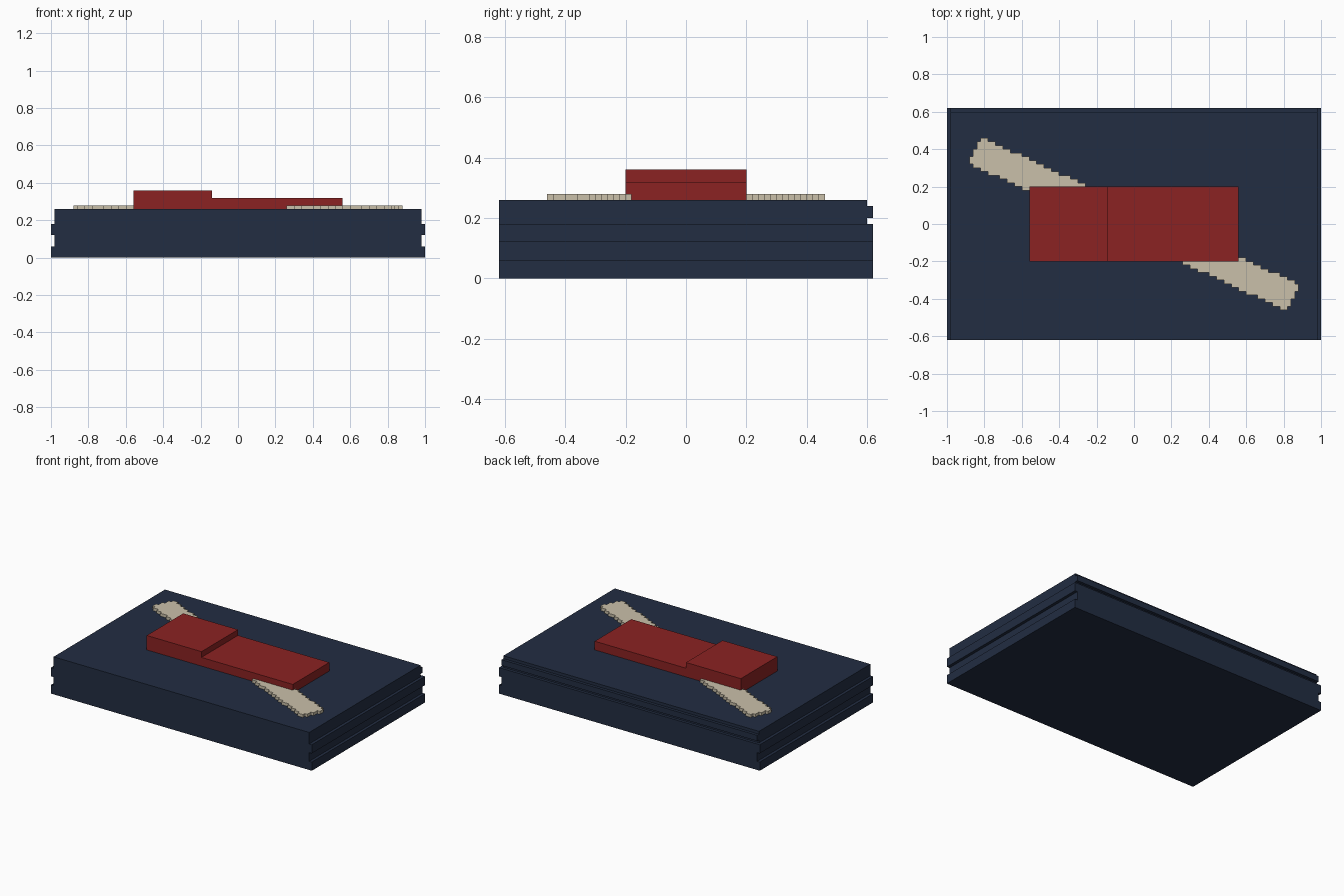
import bpy, bmesh, math

if "Cube" in bpy.data.objects:
    bpy.data.objects.remove(bpy.data.objects["Cube"])


def material(name, rgb):
    m = bpy.data.materials.new(name)
    lin = [(c / 255 / 12.92) if c < 11 else ((c / 255 + 0.055) / 1.055) ** 2.4 for c in rgb]
    m.diffuse_color = (*lin, 1)
    m.use_nodes = True
    m.node_tree.nodes["Principled BSDF"].inputs["Base Color"].default_value = m.diffuse_color
    return m


navy = material("navy", (34, 45, 66))
red = material("dark red", (139, 34, 34))
cream = material("cream", (202, 192, 170))


def finish(bm, name, mat):
    bmesh.ops.recalc_face_normals(bm, faces=bm.faces)
    me = bpy.data.meshes.new(name)
    bm.to_mesh(me)
    bm.free()
    me.materials.append(mat)
    ob = bpy.data.objects.new(name, me)
    bpy.context.collection.objects.link(ob)


def extrude_outline(name, points, direction, mat):
    """Fill a closed outline and extrude it into a solid."""
    bm = bmesh.new()
    face = bm.faces.new([bm.verts.new(p) for p in points])
    ext = bmesh.ops.extrude_face_region(bm, geom=[face], use_keep_orig=True)["geom"]
    bmesh.ops.translate(bm, vec=direction,
                        verts=[v for v in ext if isinstance(v, bmesh.types.BMVert)])
    finish(bm, name, mat)


# Lower slab: grooved on the two short sides, plain front and back
half = [(1, 0), (1, .06), (.98, .06), (.98, .12), (1, .12), (1, .18)]
profile = half + [(-x, z) for x, z in reversed(half)]
extrude_outline("lower_slab", [(x, -.62, z) for x, z in profile], (0, 1.24, 0), navy)

# Upper slab: narrower, with a ridge along the back
ridge = [(-.62, .18), (.60, .18), (.60, .20), (.62, .20), (.62, .24), (.60, .24),
         (.60, .26), (-.62, .26)]
extrude_outline("upper_slab", [(-.98, y, z) for y, z in ridge], (1.96, 0, 0), navy)

# Stepped red block: tall left part, low right part
step = [(-.56, .26), (.56, .26), (.56, .32), (-.14, .32), (-.14, .36), (-.56, .36)]
extrude_outline("stepped_block", [(x, -.2, z) for x, z in step], (0, .4, 0), red)

# Diagonal strip: a turned rectangle made of small square cells
CELL, ANGLE, HALF_LEN, HALF_WID = .02, math.radians(-24.9), .94, .08
c, s = math.cos(ANGLE), math.sin(ANGLE)
bm = bmesh.new()
for i in range(-50, 50):
    for j in range(-30, 30):
        x, y = (i + .5) * CELL, (j + .5) * CELL
        if abs(x * c + y * s) < HALF_LEN and abs(y * c - x * s) < HALF_WID:
            bm.faces.new([bm.verts.new(((i + a) * CELL, (j + b) * CELL, .26))
                          for a, b in ((0, 0), (1, 0), (1, 1), (0, 1))])
bmesh.ops.remove_doubles(bm, verts=bm.verts, dist=.001)
ext = bmesh.ops.extrude_face_region(bm, geom=bm.faces[:], use_keep_orig=True)["geom"]
bmesh.ops.translate(bm, vec=(0, 0, CELL),
                    verts=[v for v in ext if isinstance(v, bmesh.types.BMVert)])
bmesh.ops.dissolve_limit(bm, angle_limit=.01, verts=bm.verts, edges=bm.edges)
finish(bm, "diagonal_strip", cream)
